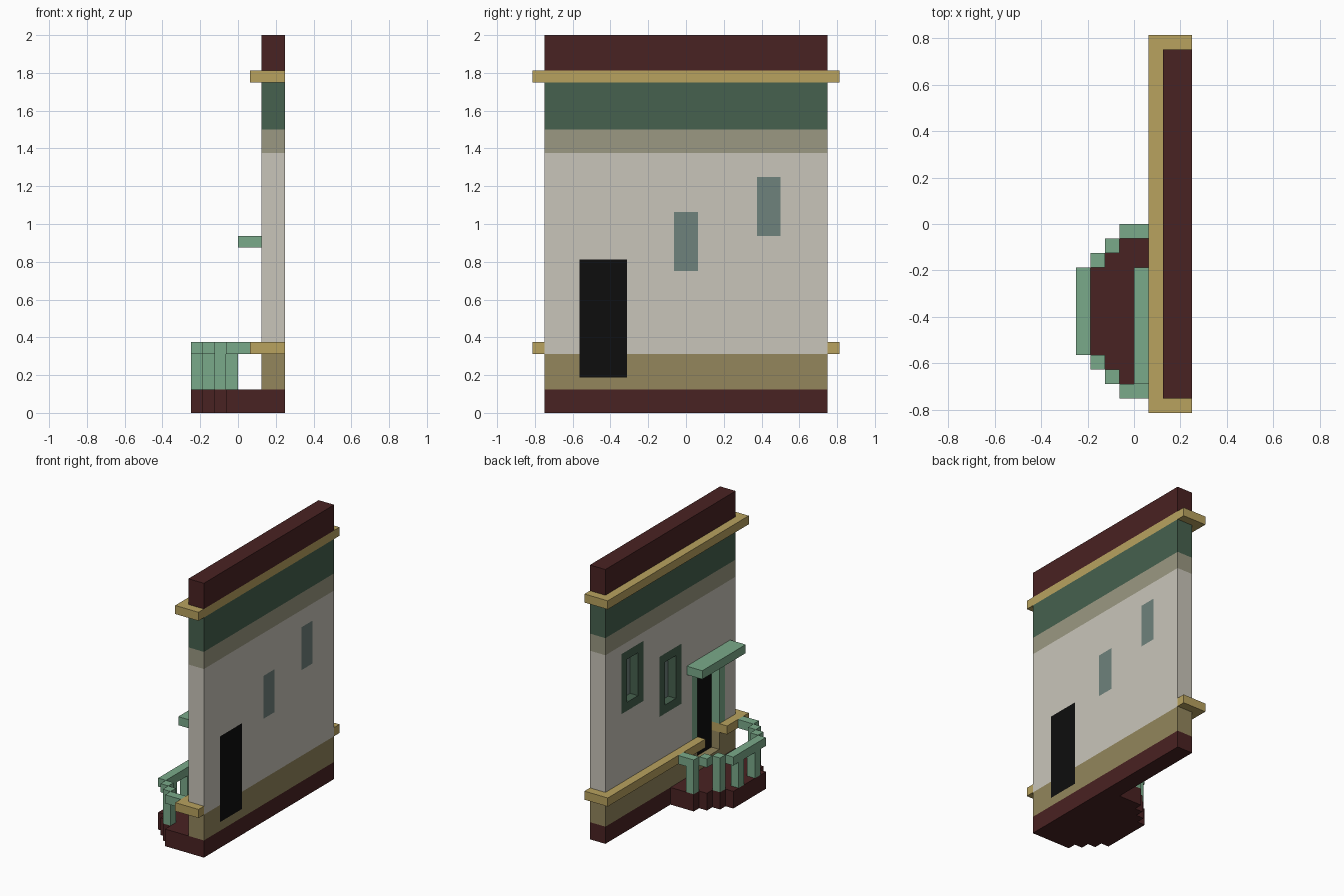
import bpy, bmesh
from mathutils import Vector

if "Cube" in bpy.data.objects:
    bpy.data.objects.remove(bpy.data.objects["Cube"])

U = 1 / 16  # building module


def material(name, rgb):
    def lin(v):
        v /= 255
        return v / 12.92 if v <= 0.04045 else ((v + 0.055) / 1.055) ** 2.4
    m = bpy.data.materials.new(name)
    m.diffuse_color = (*[lin(v) for v in rgb], 1)
    m.use_nodes = True
    m.node_tree.nodes["Principled BSDF"].inputs["Base Color"].default_value = m.diffuse_color
    return m


NAMES = ["maroon", "olive", "cream", "taupe", "dark_green", "tan",
         "light_green", "slate", "black"]
RGB = [(73, 34, 34), (147, 134, 92), (201, 197, 186), (155, 152, 130), (70, 97, 78),
       (184, 162, 95), (122, 170, 138), (111, 130, 124), (13, 13, 13)]
MATS = [material(n, c) for n, c in zip(NAMES, RGB)]
ID = {n: i for i, n in enumerate(NAMES)}


def finish(name, bm, mats):
    bmesh.ops.recalc_face_normals(bm, faces=bm.faces)
    me = bpy.data.meshes.new(name)
    bm.to_mesh(me)
    bm.free()
    for m in mats:
        me.materials.append(m)
    ob = bpy.data.objects.new(name, me)
    bpy.context.collection.objects.link(ob)
    return ob


def add_box(bm, x0, x1, y0, y1, z0, z1):
    vs = bmesh.ops.create_cube(bm, size=1)["verts"]
    for v in vs:
        v.co = Vector((x1 if v.co.x > 0 else x0,
                       y1 if v.co.y > 0 else y0,
                       z1 if v.co.z > 0 else z0))


def boxes(name, mat, *specs):
    """One object from boxes given in module units."""
    bm = bmesh.new()
    for s in specs:
        add_box(bm, *[v * U for v in s])
    return finish(name, bm, [MATS[ID[mat]]])


# Openings in module units: y0, y1, z0, z1, frame colour, panel colour
OPENINGS = [(-9, -5, 3, 13, "light_green", "black"),
            (-1, 1, 12, 17, "dark_green", "slate"),
            (6, 8, 15, 20, "dark_green", "slate")]
# Wall bands: top height, colour
BANDS = [(2, "maroon"), (5, "olive"), (22, "cream"), (24, "taupe"),
         (28, "dark_green"), (29, "tan"), (32, "maroon")]


def inside(y, z, o, grow=0.0):
    return (o[0] - grow - .01 < y < o[1] + grow + .01 and
            o[2] - grow - .01 < z < o[3] + grow + .01)


def wall_colour(c):
    x, y, z = c / U
    for o in OPENINGS:
        if (x > 3.9 or 2.95 < x < 3.05) and inside(y, z, o, -.1):
            return o[5]                       # door or glass, both sides
        if x < 2.9 and inside(y, z, o, 1):
            if o[4] == "dark_green" or z > 6:
                return o[4]                   # frame and its reveals
            if x > 2.1 and 5 < z < 6:
                return "tan"                  # trim returning into doorway
    return next((n for top, n in BANDS if z < top), BANDS[-1][1])


# Wall: a sliced slab with recessed door and windows on its -x side
bm = bmesh.new()
add_box(bm, 2 * U, 4 * U, -12 * U, 12 * U, 0, 32 * U)
ys, zs = set(), {b[0] for b in BANDS[:-1]} | {6}
for o in OPENINGS:
    ys |= {o[0] - 1, o[0], o[1], o[1] + 1}
    zs |= {o[2] - 1, o[2], o[3], o[3] + 1}
for axis, cuts in (((0, 1, 0), ys), ((0, 0, 1), zs)):
    for c in sorted(cuts):
        bmesh.ops.bisect_plane(bm, geom=bm.verts[:] + bm.edges[:] + bm.faces[:],
                               plane_co=Vector(axis) * c * U, plane_no=axis)
for o in OPENINGS:
    region = []
    for f in bm.faces:
        c = f.calc_center_median() / U
        if c.x < 2.01 and inside(c.y, c.z, o, -.1):
            region.append(f)
    new = bmesh.ops.extrude_face_region(bm, geom=region)["geom"]
    stale = [f for f in region if f.is_valid]
    if stale:
        bmesh.ops.delete(bm, geom=stale, context="FACES")
    bmesh.ops.translate(bm, vec=(U, 0, 0),
                        verts=[g for g in new if isinstance(g, bmesh.types.BMVert)])
for f in bm.faces:
    f.material_index = ID[wall_colour(f.calc_center_median())]
finish("wall", bm, MATS)

# Trim mouldings: front strip with returns at both ends
boxes("upper_trim", "tan", (1, 2, -13, 13, 28, 29),
      (2, 4, 12, 13, 28, 29), (2, 4, -13, -12, 28, 29))
boxes("lower_trim", "tan", (1, 2, -5, 13, 5, 6), (1, 2, -13, -9, 5, 6),
      (2, 4, 12, 13, 5, 6), (2, 4, -13, -12, 5, 6))

# Door canopy
boxes("door_canopy", "light_green", (0, 2, -11, -3, 14, 15))

# Porch floor: stepped outline extruded upward, centred on y = -6
half = [(2, 6)]
for k in range(4):
    half += [(-k - 1, 6 - k), (-k - 1, 5 - k)]
half.pop()
outline = half + [(x, -w) for x, w in reversed(half)]
bm = bmesh.new()
face = bm.faces.new([bm.verts.new((x * U, (w - 6) * U, 0)) for x, w in outline])
top = bmesh.ops.extrude_face_region(bm, geom=[face], use_keep_orig=True)["geom"]
bmesh.ops.translate(bm, vec=(0, 0, 2 * U),
                    verts=[g for g in top if isinstance(g, bmesh.types.BMVert)])
finish("porch_floor", bm, [MATS[ID["maroon"]]])

# Porch handrail: stepped blocks on both sides joined by a front bar
rail = [(-4, -3, -9, -3, 5, 6)]
for k in range(3):
    x1 = 1 if k == 0 else -k
    rail += [(-k - 1, x1, -k - 1, -k, 5, 6),
             (-k - 1, x1, -12 + k, -11 + k, 5, 6)]
boxes("porch_handrail", "light_green", *rail)

# Balusters, by lower corner
boxes("balusters", "light_green",
      *[(x, x + 1, y, y + 1, 2, 5)
        for x, y in ((-1, -1), (-3, -3), (-4, -5), (-4, -8), (-2, -11))])
